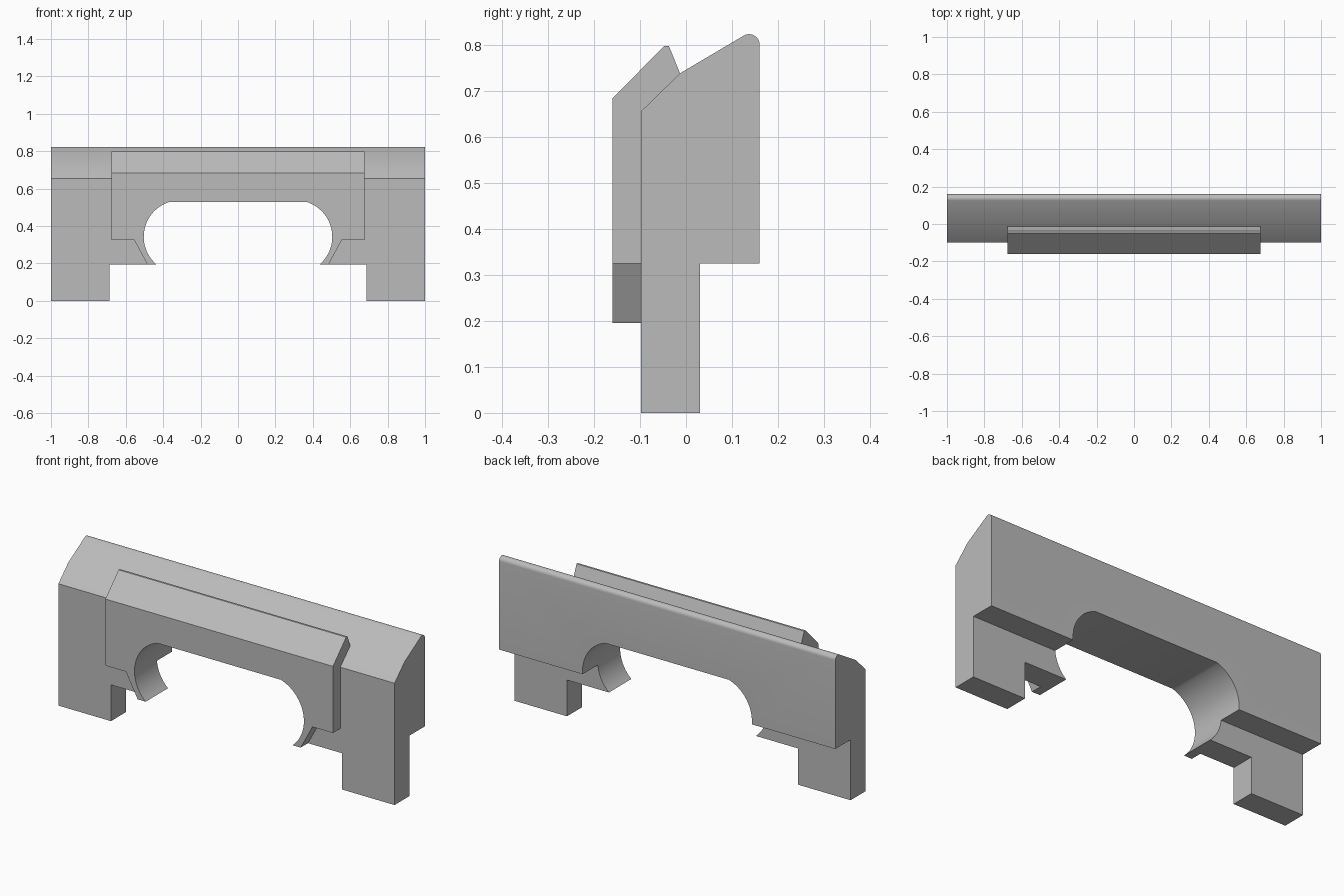
import bpy, bmesh
from math import sin, cos, asin, pi, radians

cube = bpy.data.objects.get("Cube")
if cube:
    bpy.data.objects.remove(cube, do_unlink=True)

gray = bpy.data.materials.new("neutral_gray")
gray.use_nodes = True
gray.diffuse_color = (0.5, 0.5, 0.5, 1)
gray.node_tree.nodes["Principled BSDF"].inputs["Base Color"].default_value = (0.5, 0.5, 0.5, 1)


def prism(name, profile, axis, half):
    """Extrude a closed 2D profile along x (profile in y, z) or y (profile in x, z)."""
    place = (lambda a, b, d: (d, a, b)) if axis == "x" else (lambda a, b, d: (a, d, b))
    bm = bmesh.new()
    face = bm.faces.new([bm.verts.new(place(a, b, -half)) for a, b in profile])
    out = bmesh.ops.extrude_face_region(bm, geom=[face])
    moved = [v for v in out["geom"] if isinstance(v, bmesh.types.BMVert)]
    bmesh.ops.translate(bm, verts=moved, vec=place(0, 0, 2 * half))
    bmesh.ops.recalc_face_normals(bm, faces=bm.faces)
    mesh = bpy.data.meshes.new(name)
    bm.to_mesh(mesh)
    bm.free()
    obj = bpy.data.objects.new(name, mesh)
    bpy.context.collection.objects.link(obj)
    mesh.materials.append(gray)
    return obj


def arc(cx, cz, r, start, end, steps):
    angles = [start + (end - start) * i / steps for i in range(steps + 1)]
    return [(cx + r * cos(a), cz + r * sin(a)) for a in angles]


def mirrored(points):
    return [(-x, z) for x, z in reversed(points)]


def select_only(obj):
    bpy.ops.object.select_all(action="DESELECT")
    obj.select_set(True)
    bpy.context.view_layer.objects.active = obj


def cut(obj, cutters):
    select_only(obj)
    for c in cutters:
        mod = obj.modifiers.new("cut", "BOOLEAN")
        mod.operation, mod.solver, mod.object = "DIFFERENCE", "EXACT", c
        bpy.ops.object.modifier_apply(modifier=mod.name)
    bpy.ops.object.shade_smooth_by_angle(angle=radians(30))


LEDGE, STEP = 0.325, 0.195

# Main body: sloped top with a rounded rear ridge, stepped underside
body = prism("main_body", [(-0.098, 0), (0.03, 0), (0.03, LEDGE), (0.16, LEDGE)]
             + arc(0.137, 0.8, 0.023, 0, radians(120), 10)
             + [(-0.013, 0.738), (-0.098, 0.655)], "x", 1)

# Front plate with a raised lip
plate = prism("front_plate", [(-0.16, STEP), (-0.16, 0.683), (-0.048, 0.797), (-0.037, 0.797),
                              (-0.013, 0.738), (-0.098, 0.655), (-0.098, STEP)], "x", 0.677)

# Cutter for the opening: flat top, round flanks, open below
cx, cz, r, top = 0.309, 0.342, 0.195, 0.528
flank = arc(cx, cz, r, asin((STEP - cz) / r), asin((top - cz) / r), 28)
flank = [(flank[0][0], -0.1)] + flank
arch = prism("arch_cutter", flank + mirrored(flank), "y", 0.5)

# Cutters for the gap between the legs and for the plate's lower corners
gap = prism("leg_gap_cutter", [(-0.687, -0.1), (0.687, -0.1), (0.687, STEP), (-0.687, STEP)], "y", 0.5)
corner = [(0.8, LEDGE), (0.555, LEDGE), (0.485, STEP), (0.485, 0.1), (0.8, 0.1)]
corners = [prism("left_corner_cutter", corner, "y", 0.5),
           prism("right_corner_cutter", mirrored(corner), "y", 0.5)]

cut(body, [arch, gap])
cut(plate, [arch] + corners)
for helper in [arch, gap] + corners:
    bpy.data.objects.remove(helper, do_unlink=True)
